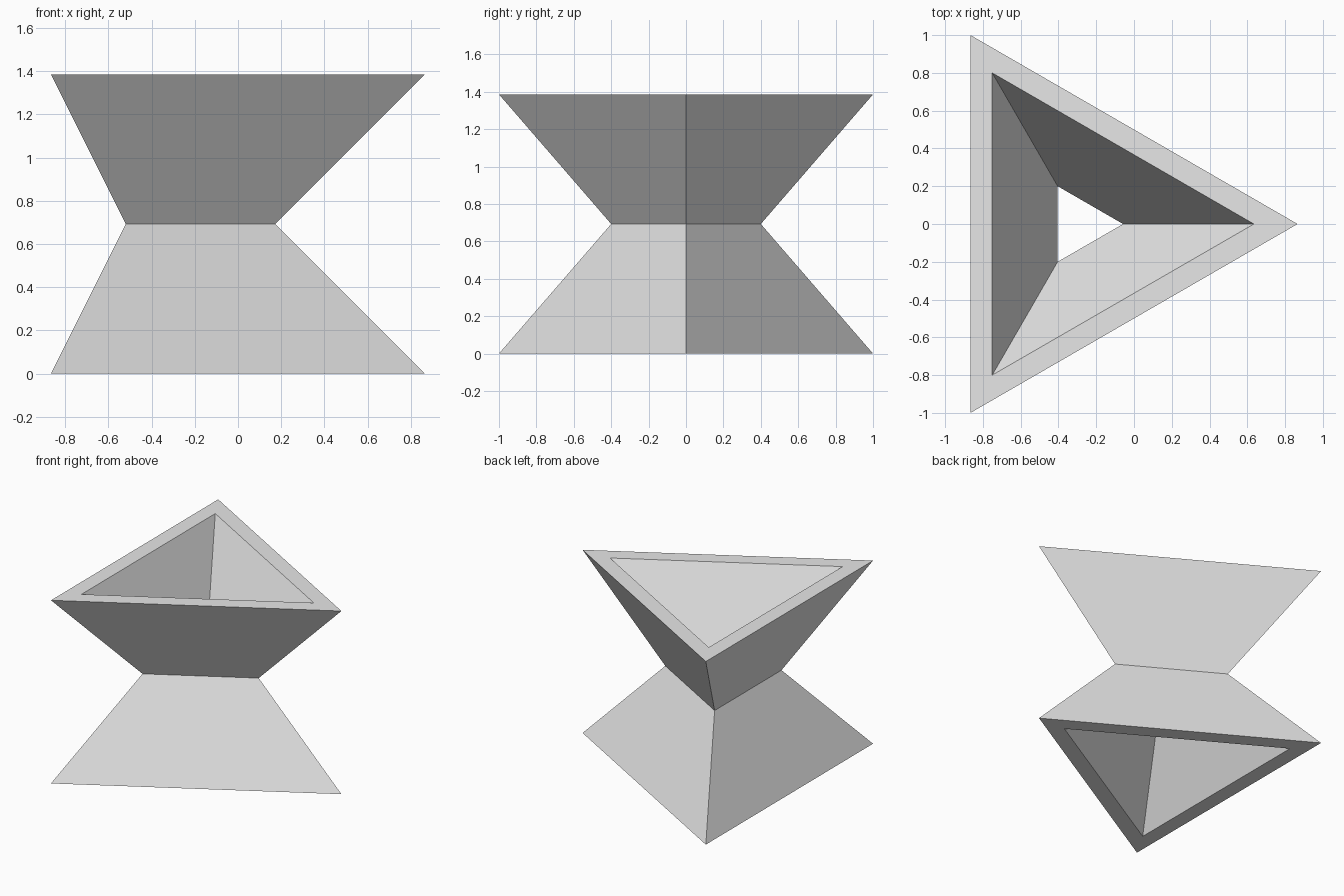
import bpy
import bmesh
from math import cos, sin, tau, sqrt

cube = bpy.data.objects.get("Cube")
if cube:
    bpy.data.objects.remove(cube, do_unlink=True)

HEIGHT = 1.386
SIDES = 3
CENTRE_X = -sqrt(3) / 6

# One plain grey for the whole body
grey = bpy.data.materials.new("light_grey")
grey.use_nodes = True
colour = (0.8, 0.8, 0.8, 1)
grey.diffuse_color = colour
grey.node_tree.nodes["Principled BSDF"].inputs["Base Color"].default_value = colour

# Closed wall profile: (triangle edge length, height), outside up then inside down
profile = [
    (2.0, 0), (0.8, HEIGHT / 2), (2.0, HEIGHT),
    (1.6, HEIGHT), (0.4, HEIGHT / 2), (1.6, 0),
]


def triangle_ring(bm, edge, z):
    radius = edge / sqrt(3)
    return [
        bm.verts.new((CENTRE_X + radius * cos(tau * i / SIDES),
                      radius * sin(tau * i / SIDES), z))
        for i in range(SIDES)
    ]


# Hollow triangular hourglass, open at both ends
bm = bmesh.new()
rings = [triangle_ring(bm, edge, z) for edge, z in profile]
for k, ring in enumerate(rings):
    following = rings[(k + 1) % len(rings)]
    for i in range(SIDES):
        j = (i + 1) % SIDES
        bm.faces.new((ring[i], ring[j], following[j], following[i]))
bmesh.ops.recalc_face_normals(bm, faces=bm.faces)

mesh = bpy.data.meshes.new("hourglass_body")
bm.to_mesh(mesh)
bm.free()
mesh.materials.append(grey)
body = bpy.data.objects.new("hourglass_body", mesh)
bpy.context.collection.objects.link(body)
